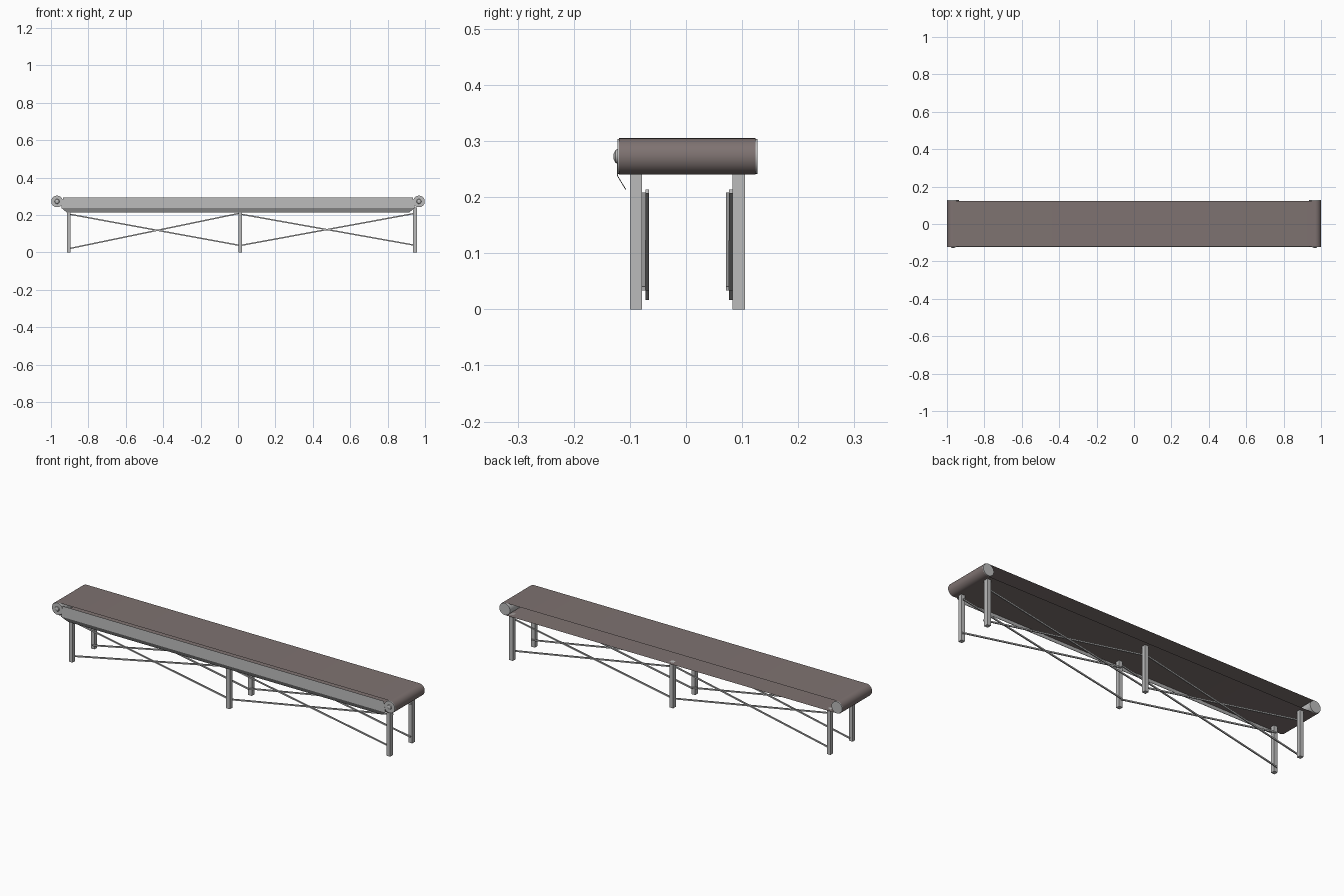
import bpy, bmesh, math
from mathutils import Vector, Matrix

cube = bpy.data.objects.get("Cube")
if cube:
    bpy.data.objects.remove(cube, do_unlink=True)


def material(name, rgb):
    m = bpy.data.materials.new(name)
    m.use_nodes = True
    m.diffuse_color = (*rgb, 1)
    m.node_tree.nodes["Principled BSDF"].inputs["Base Color"].default_value = (*rgb, 1)
    return m


STEEL = material("light steel", (0.5, 0.5, 0.5))
RUBBER = material("brown rubber", (0.21, 0.17, 0.165))

AXLE_X, AXLE_Z, RADIUS = 0.9675, 0.2725, 0.0325
BELT_FRONT, BELT_BACK = -0.119, 0.124


def finish(name, bm, mat, smooth=False):
    mesh = bpy.data.meshes.new(name)
    bm.normal_update()
    bm.to_mesh(mesh)
    bm.free()
    mesh.materials.append(mat)
    ob = bpy.data.objects.new(name, mesh)
    bpy.context.collection.objects.link(ob)
    if smooth:
        bpy.ops.object.select_all(action='DESELECT')
        ob.select_set(True)
        bpy.context.view_layer.objects.active = ob
        bpy.ops.object.shade_smooth_by_angle(angle=math.radians(35))
    return ob


def box(name, center, size, tilt=0.0):
    bm = bmesh.new()
    bmesh.ops.create_cube(bm, size=1)
    turn = Matrix.Rotation(tilt, 4, 'Y')
    bm.transform(Matrix.Translation(center) @ turn @ Matrix.Diagonal((*size, 1)))
    return finish(name, bm, STEEL)


def cylinder(name, x, y0, y1, r0, r1, segments=32):
    # Cylinder or cone along y, r0 at the front end
    bm = bmesh.new()
    bmesh.ops.create_cone(bm, cap_ends=True, segments=segments,
                          radius1=r1, radius2=r0, depth=y1 - y0)
    bm.transform(Matrix.Translation((x, (y0 + y1) / 2, AXLE_Z))
                 @ Matrix.Rotation(math.pi / 2, 4, 'X'))
    return finish(name, bm, STEEL, True)


# Belt: a thin endless sheet around both rollers
bm = bmesh.new()
loop = []
for side, start in ((1, -math.pi / 2), (-1, math.pi / 2)):
    for i in range(17):
        a = start + math.pi * i / 16
        loop.append((side * AXLE_X + RADIUS * math.cos(a),
                     AXLE_Z + RADIUS * math.sin(a)))
rims = [[bm.verts.new((x, y, z)) for x, z in loop] for y in (BELT_FRONT, BELT_BACK)]
for i in range(len(loop)):
    j = (i + 1) % len(loop)
    bm.faces.new((rims[0][i], rims[0][j], rims[1][j], rims[1][i]))
bmesh.ops.recalc_face_normals(bm, faces=bm.faces)
finish("belt", bm, RUBBER, True)

# Rollers with a domed bolt on the front end
for side, label in ((1, "left"), (-1, "right")):
    x = side * AXLE_X
    cylinder(label + "_roller", x, -0.122, 0.127, 0.031, 0.031)
    cylinder(label + "_bolt", x, -0.126, -0.122, 0.011, 0.013, 16)
    cylinder(label + "_bolt_dome", x, -0.129, -0.126, 0.005, 0.011, 16)

# Front side panel, bent inward along its lower edge
bm = bmesh.new()
rows = [[bm.verts.new((s * half, y, z)) for s in (-1, 1)]
        for half, y, z in ((0.935, -0.122, 0.295), (0.945, -0.123, 0.238),
                           (0.915, -0.108, 0.213))]
for upper, lower in zip(rows, rows[1:]):
    bm.faces.new((lower[0], lower[1], upper[1], upper[0]))
panel = finish("side_panel", bm, STEEL)
thickness = panel.modifiers.new("thickness", 'SOLIDIFY')
thickness.thickness = 0.0015

# Legs in two rows, each row with two crossed pairs of braces
LEG_X = (-0.905, 0.012, 0.946)
for row, y in (("front", -0.089), ("back", 0.094)):
    for place, x in zip(("right", "middle", "left"), LEG_X):
        box(f"{row}_{place}_leg", (x, y, 0.12), (0.021, 0.022, 0.24))


def brace(name, y, x0, z0, x1, z1):
    span = Vector((x1 - x0, 0, z1 - z0))
    box(name, ((x0 + x1) / 2, y, (z0 + z1) / 2), (span.length, 0.006, 0.007),
        -math.atan2(span.z, span.x))


for row, shift in (("front", 0.0), ("back", 0.149)):
    for place, x0, x1, low in (("right", -0.905, 0.012, 0.02),
                               ("left", 0.012, 0.953, 0.037)):
        brace(f"{row}_{place}_rising_brace", shift - 0.069, x0, low, x1, 0.21)
        brace(f"{row}_{place}_falling_brace", shift - 0.075, x0, 0.205, x1, 0.037)
